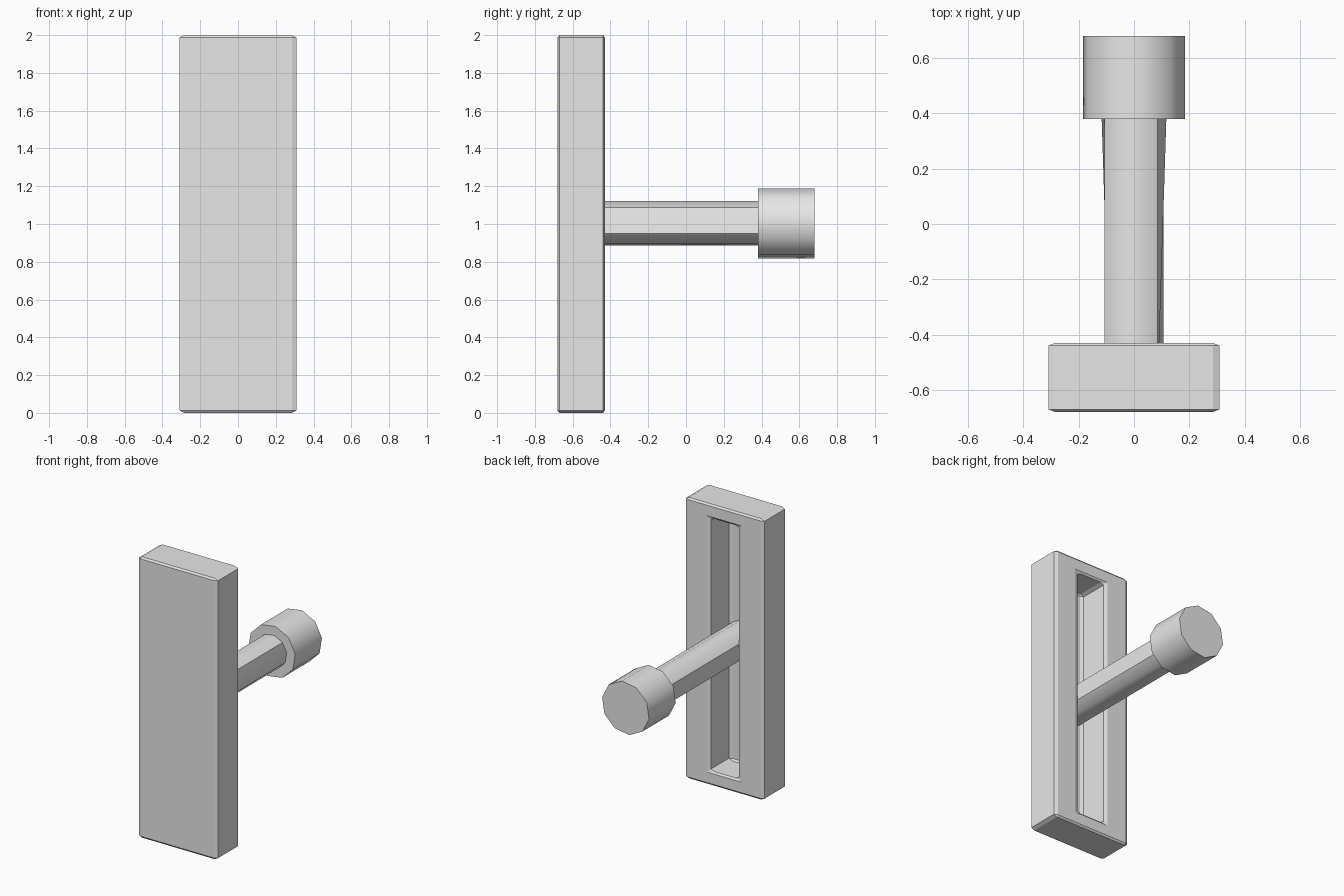
import bpy, bmesh, math
from mathutils import Vector

if "Cube" in bpy.data.objects:
    bpy.data.objects.remove(bpy.data.objects["Cube"])

grey = bpy.data.materials.new("plain_grey")
grey.diffuse_color = (0.8, 0.8, 0.8, 1)
grey.use_nodes = True
grey.node_tree.nodes["Principled BSDF"].inputs["Base Color"].default_value = grey.diffuse_color


def finish(bm, name, smooth_angle=None):
    bmesh.ops.recalc_face_normals(bm, faces=bm.faces)
    me = bpy.data.meshes.new(name)
    bm.to_mesh(me)
    bm.free()
    ob = bpy.data.objects.new(name, me)
    bpy.context.collection.objects.link(ob)
    me.materials.append(grey)
    if smooth_angle:
        bpy.ops.object.select_all(action='DESELECT')
        ob.select_set(True)
        bpy.context.view_layer.objects.active = ob
        bpy.ops.object.shade_smooth_by_angle(angle=smooth_angle)
    return ob


# Plate: box with a long pocket in the back, chamfered with uneven widths per axis
CHAMFER = Vector((0.025, 0.01, 0.0125))
bm = bmesh.new()
bmesh.ops.create_cube(bm, size=1)
for v in bm.verts:
    v.co = Vector((v.co.x * 0.62, -0.555 + v.co.y * 0.25, 1 + v.co.z * 2))
back = max(bm.faces, key=lambda f: f.calc_center_median().y)
bmesh.ops.inset_individual(bm, faces=[back], thickness=0.1)
for v in back.verts:
    v.co.x = math.copysign(0.11, v.co.x)
    v.co.z = 1 + math.copysign(0.9, v.co.z - 1)
floor = bmesh.ops.extrude_discrete_faces(bm, faces=[back])["faces"][0]
for v in floor.verts:
    v.co.y = -0.65
for v in bm.verts:
    v.co = Vector(a / b for a, b in zip(v.co, CHAMFER))
bm.normal_update()
edges = [e for e in bm.edges if e.calc_face_angle(0) > 0.5]
bmesh.ops.bevel(bm, geom=edges, offset=1, segments=1, affect='EDGES', clamp_overlap=False)
for v in bm.verts:
    v.co = Vector(a * b for a, b in zip(v.co, CHAMFER))
finish(bm, "plate")


# Ten-sided bars running along y
def bar(name, radius, y0, y1, pinch=None):
    bm = bmesh.new()
    rings = []
    for y in (y0, y1):
        ring = []
        for i in range(10):
            a = math.radians(9 + 36 * i)
            x, z = radius * math.sin(a), radius * math.cos(a)
            if pinch and y == y0 and abs(z) < radius * 0.3:
                x = math.copysign(pinch, x)
            ring.append(bm.verts.new((x, y, 1.003 + z)))
        rings.append(ring)
        bm.faces.new(ring)
    for i in range(10):
        j = (i + 1) % 10
        bm.faces.new((rings[0][i], rings[0][j], rings[1][j], rings[1][i]))
    return finish(bm, name, math.radians(40))


bar("stem", 0.119, -0.65, 0.40, pinch=0.077)
bar("end_knob", 0.187, 0.38, 0.68)
